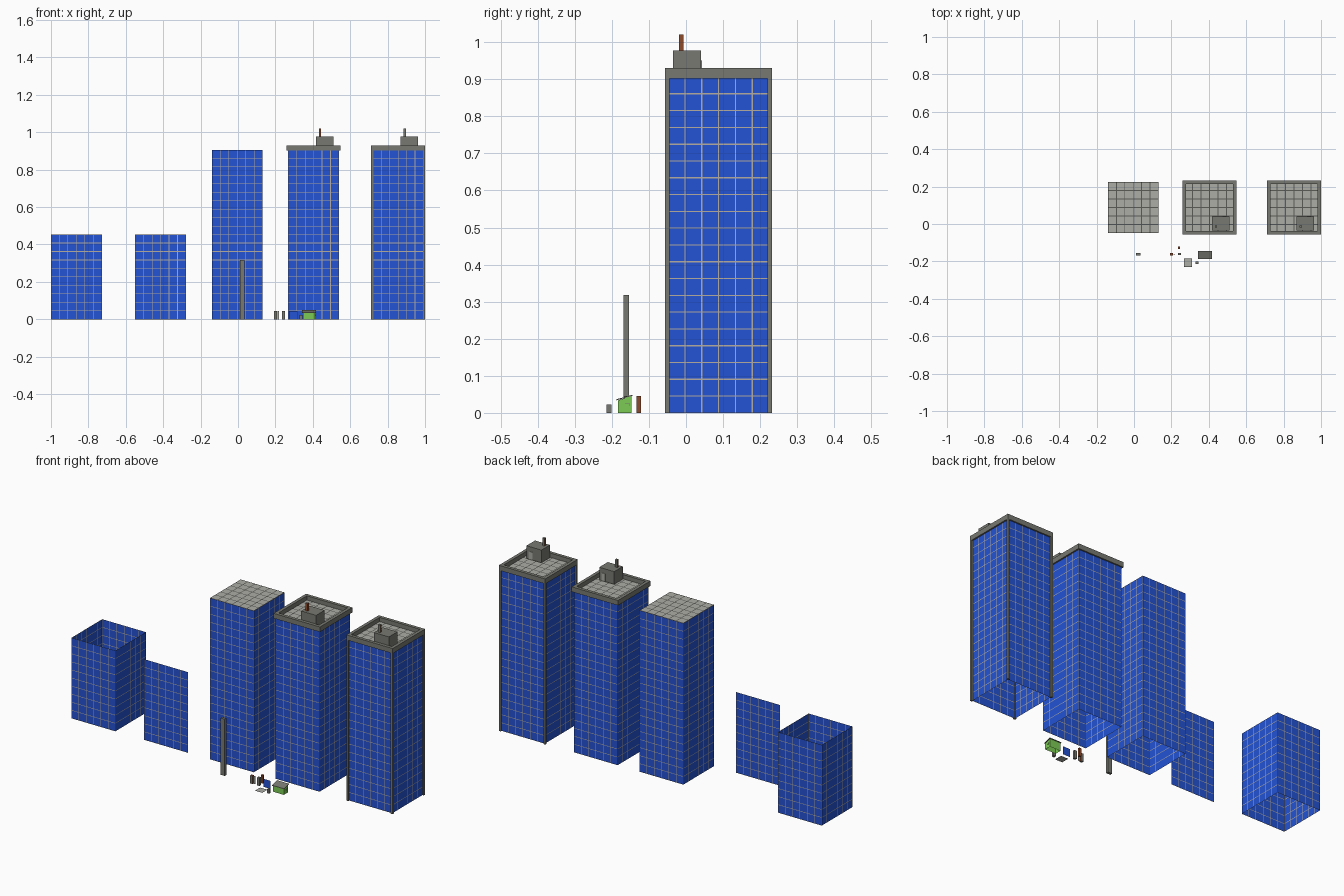
import bpy, bmesh
from mathutils import Vector

if "Cube" in bpy.data.objects:
    bpy.data.objects.remove(bpy.data.objects["Cube"])

def mat(name, r, g, b):
    m = bpy.data.materials.new(name)
    m.diffuse_color = (r, g, b, 1)
    m.use_nodes = True
    m.node_tree.nodes["Principled BSDF"].inputs["Base Color"].default_value = m.diffuse_color
    return m

BLUE = mat("window_blue", 0.017, 0.085, 0.66)
TAN = mat("frame_tan", 0.46, 0.42, 0.36)
GREY = mat("concrete_grey", 0.19, 0.19, 0.17)
TILE = mat("roof_tile_grey", 0.42, 0.42, 0.39)
DARK = mat("roof_joint_dark", 0.10, 0.10, 0.09)
BROWN = mat("brick_brown", 0.27, 0.07, 0.025)
GREEN = mat("kiosk_green", 0.20, 0.60, 0.09)

CELL = 0.0453          # one window bay
W = CELL * 6           # tower width
Y0, Y1 = -0.048, -0.048 + CELL * 6

def finish(bm, name, mats):
    me = bpy.data.meshes.new(name)
    bm.to_mesh(me)
    bm.free()
    for m in mats:
        me.materials.append(m)
    ob = bpy.data.objects.new(name, me)
    bpy.context.collection.objects.link(ob)
    return ob

def panels(name, sheets, rim, mats):
    """Sheets of square cells, each cell inset to give a pane and its frame."""
    bm = bmesh.new()
    for origin, u, v, nu, nv in sheets:
        o, u, v = Vector(origin), Vector(u) * CELL, Vector(v) * CELL
        vs = [[bm.verts.new(o + u * i + v * j) for j in range(nv + 1)] for i in range(nu + 1)]
        for i in range(nu):
            for j in range(nv):
                bm.faces.new((vs[i][j], vs[i + 1][j], vs[i + 1][j + 1], vs[i][j + 1]))
    bm.normal_update()
    panes = list(bm.faces)
    frames = bmesh.ops.inset_individual(bm, faces=panes, thickness=rim)["faces"]
    for f in frames:
        f.material_index = 1
    for f in panes:
        f.material_index = 0
    return finish(bm, name, mats)

def box(name, x0, x1, y0, y1, z0, z1, mats, rule=None):
    bm = bmesh.new()
    bmesh.ops.create_cube(bm, size=1)
    for v in bm.verts:
        v.co = ((x0 + x1) / 2 + v.co.x * (x1 - x0),
                (y0 + y1) / 2 + v.co.y * (y1 - y0),
                (z0 + z1) / 2 + v.co.z * (z1 - z0))
    bm.normal_update()
    if rule:
        for f in bm.faces:
            f.material_index = rule(f.normal)
    return finish(bm, name, mats)

X, Y, Z = Vector((1, 0, 0)), Vector((0, 1, 0)), Vector((0, 0, 1))

def walls(name, x, floors):
    panels(name, [((x, Y0, 0), X, Z, 6, floors),
                  ((x + W, Y0, 0), Y, Z, 6, floors),
                  ((x + W, Y1, 0), -X, Z, 6, floors),
                  ((x, Y1, 0), -Y, Z, 6, floors)], 0.0022, [BLUE, TAN])

def roof(name, x, z):
    panels(name, [((x, Y0, z), X, Y, 6, 6)], 0.0035, [TILE, DARK])

# Low open shell and single wall sheet
walls("low_shell_walls", -1.0, 10)
panels("single_wall", [((-0.55, Y0, 0), X, Z, 6, 10)], 0.0022, [BLUE, TAN])

# Three tall towers
H = CELL * 20
O, T = 0.008, 0.010    # parapet overhang and inner depth
for label, x in (("left", -0.14), ("middle", 0.268), ("right", 0.72)):
    walls(label + "_tower_walls", x, 20)
    roof(label + "_tower_roof", x, H)
    if label == "left":
        continue
    xa, xb, ya, yb = x - O, x + W + O, Y0 - O, Y1 + O
    z0, z1 = 0.902, 0.93
    # Parapet ring
    box(label + "_parapet_front", xa, xb, ya, Y0 + T, z0, z1, [GREY])
    box(label + "_parapet_back", xa, xb, Y1 - T, yb, z0, z1, [GREY])
    box(label + "_parapet_west", xa, x + T, Y0 + T, Y1 - T, z0, z1, [GREY])
    box(label + "_parapet_east", x + W - T, xb, Y0 + T, Y1 - T, z0, z1, [GREY])
    # Roof house with door and chimney
    hx = x + 0.149
    box(label + "_roof_house", hx, hx + 0.093, -0.035, 0.041, H, 0.977, [GREY])
    box(label + "_roof_door", hx + 0.055, hx + 0.078, 0.041, 0.043, H, 0.95, [TILE])
    front = 1 if label == "middle" else 0
    box(label + "_chimney", hx + 0.015, hx + 0.028, -0.019, -0.007, 0.977, 1.02, [GREY, BROWN],
        lambda n: 1 if abs(n.x) > 0.5 else (front if n.y < -0.5 else 0))

# Corner posts on the right tower
for i, (px, sx) in enumerate(((0.72, 1), (0.72 + W, -1))):
    for j, (py, sy) in enumerate(((Y0, 1), (Y1, -1))):
        xs = sorted((px - sx * O, px + sx * 0.004))
        ys = sorted((py - sy * O, py + sy * 0.004))
        box(f"corner_post_{i}{j}", *xs, *ys, 0, 0.902, [GREY])

# Loose parts in front of the towers
box("tall_post", 0.010, 0.036, -0.169, -0.154, 0, 0.318, [GREY])
side_brown = lambda n: 1 if abs(n.x) > 0.5 or n.z > 0.5 else 0
box("brown_door_block", 0.193, 0.208, -0.168, -0.155, 0, 0.045, [GREY, BROWN], side_brown)
box("pale_panel", 0.211, 0.220, -0.163, -0.160, 0, 0.045, [TILE])
box("grey_block", 0.236, 0.250, -0.167, -0.154, 0, 0.045, [GREY])
box("brown_block", 0.235, 0.247, -0.133, -0.121, 0, 0.045, [BROWN])
panels("sample_window", [((0.272, -0.163, 0), X, Z, 1, 1)], 0.0022, [BLUE, TAN])
panels("sample_roof_tile", [((0.266, -0.229, 0.002), X, Y, 1, 1)], 0.0035, [TILE, DARK])
box("small_box", 0.330, 0.344, -0.215, -0.201, 0, 0.023, [GREY])

# Green kiosk: open below, sloped grey roof
kiosk = box("kiosk", 0.347, 0.413, -0.183, -0.147, 0, 0.046, [GREEN])
bm = bmesh.new()
bm.from_mesh(kiosk.data)
for v in bm.verts:
    if v.co.z > 0.02 and v.co.y < -0.165:
        v.co.z = 0.034
caps = [f for f in bm.faces if abs(f.normal.z) > 0.5]
bmesh.ops.delete(bm, geom=caps, context='FACES')
bm.to_mesh(kiosk.data)
bm.free()
lid = box("kiosk_roof", 0.343, 0.417, -0.187, -0.144, 0.046, 0.049, [GREY])
for v in lid.data.vertices:
    if v.co.y < -0.165:
        v.co.z -= 0.012
box("kiosk_side_window", 0.413, 0.4145, -0.165, -0.153, 0.018, 0.026, [GREY])
box("kiosk_side_pane", 0.4145, 0.415, -0.164, -0.154, 0.019, 0.025, [GREEN])
